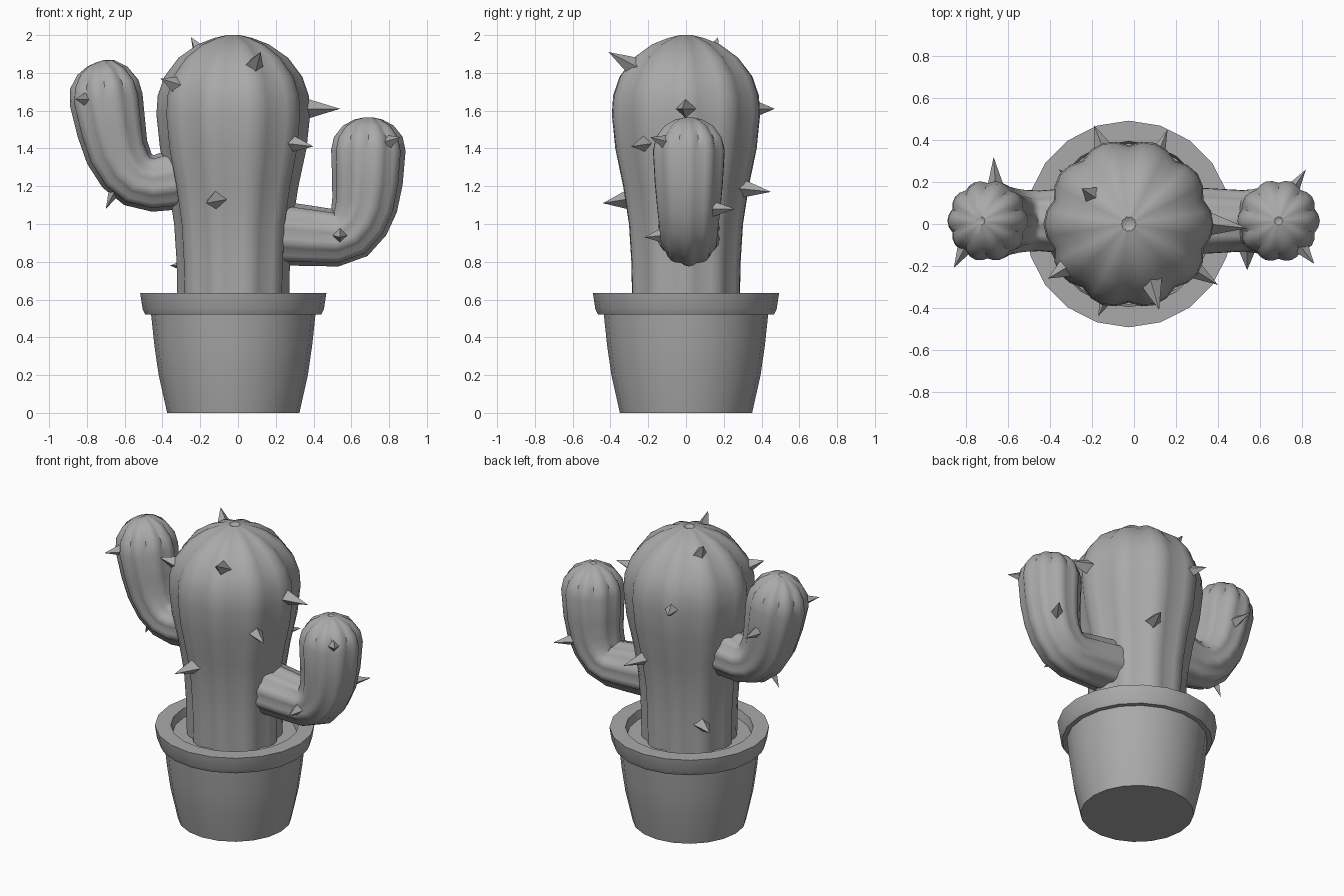
import bpy, bmesh
from math import sin, cos, pi, radians
from mathutils import Vector

if "Cube" in bpy.data.objects:
    bpy.data.objects.remove(bpy.data.objects["Cube"], do_unlink=True)

grey = bpy.data.materials.new("plain_grey")
grey.use_nodes = True
COLOUR = (0.4, 0.4, 0.4, 1)
grey.diffuse_color = COLOUR
grey.node_tree.nodes["Principled BSDF"].inputs["Base Color"].default_value = COLOUR

CENTRE = -0.025
RIBS = 10


def finish(bm, name, angle=None):
    bmesh.ops.recalc_face_normals(bm, faces=bm.faces)
    mesh = bpy.data.meshes.new(name)
    bm.to_mesh(mesh)
    bm.free()
    mesh.materials.append(grey)
    ob = bpy.data.objects.new(name, mesh)
    bpy.context.collection.objects.link(ob)
    if angle:
        bpy.ops.object.select_all(action='DESELECT')
        ob.select_set(True)
        bpy.context.view_layer.objects.active = ob
        bpy.ops.object.shade_smooth_by_angle(angle=radians(angle))
    return ob


def bridge(bm, rings):
    for a, b in zip(rings, rings[1:]):
        n = len(a)
        for i in range(n):
            j = (i + 1) % n
            bm.faces.new((a[i], a[j], b[j], b[i]))


def lathe(name, profile, segments=20):
    """Turn (radius, height) points and cap both ends."""
    bm = bmesh.new()
    rings = [[bm.verts.new((CENTRE + r * cos(2 * pi * i / segments),
                            r * sin(2 * pi * i / segments), z))
              for i in range(segments)] for r, z in profile]
    bridge(bm, rings)
    bm.faces.new(rings[0])
    bm.faces.new(rings[-1])
    return finish(bm, name, 30)


def ribbed_tube(name, rows, y=0.0, dip=0.02):
    """Sweep a ribbed section along (x, z, radius) rows in the xz plane."""
    bm = bmesh.new()
    side = Vector((0, 1, 0))
    pts = [Vector((x, y, z)) for x, z, r in rows]
    last = len(rows) - 1
    rings = []
    for k, (x, z, r) in enumerate(rows):
        tangent = (pts[min(k + 1, last)] - pts[max(k - 1, 0)]).normalized()
        normal = side.cross(tangent)
        depth = 0.12 if k > last - 4 else 0.08
        ring = []
        for i in range(RIBS * 4):
            a = 2 * pi * i / (RIBS * 4)
            rad = r * (1 - depth + depth * abs(cos(RIBS / 2 * a)))
            ring.append(bm.verts.new(pts[k] + rad * (cos(a) * normal + sin(a) * side)))
        rings.append(ring)
    bridge(bm, rings)
    bm.faces.new(rings[0])
    # Sunken middle of the crown
    tip = bm.verts.new(pts[-1] - Vector((0, 0, dip)))
    top = rings[-1]
    for i in range(len(top)):
        bm.faces.new((top[i], top[(i + 1) % len(top)], tip))
    return finish(bm, name, 40)


def spike(name, base, tip, radius=0.055):
    """Four-sided thorn, sunk a little into the skin."""
    base, tip = Vector(base), Vector(tip)
    axis = (tip - base).normalized()
    across = axis.cross(Vector((0, 0, 1))).normalized()
    up = across.cross(axis)
    bm = bmesh.new()
    ring = [bm.verts.new(base + radius * v) for v in (across, up, -across, -up)]
    point = bm.verts.new(tip)
    for i in range(4):
        bm.faces.new((ring[i], ring[(i + 1) % 4], point))
    bm.faces.new(ring)
    return finish(bm, name)


# Pot with a thick rim and a hollow top
lathe("pot", [(0.35, 0), (0.395, 0.2), (0.418, 0.36), (0.435, 0.52), (0.465, 0.52),
              (0.48, 0.55), (0.493, 0.635), (0.395, 0.635), (0.38, 0.56)])
lathe("soil", [(0.375, 0.54), (0.384, 0.58)])

# Main trunk
trunk = [(0.56, 0.295), (0.8, 0.3), (1.0, 0.313), (1.2, 0.345), (1.4, 0.388), (1.58, 0.407),
         (1.68, 0.4), (1.78, 0.365), (1.88, 0.29), (1.95, 0.19), (1.985, 0.1), (2.0, 0.035)]
ribbed_tube("trunk", [(CENTRE, z, r) for z, r in trunk])

# Arms bending up on both sides
ribbed_tube("left_arm", [(0.23, 0.95, 0.168), (0.38, 0.937, 0.16), (0.52, 0.927, 0.152),
                         (0.59, 0.955, 0.157), (0.64, 1.02, 0.165), (0.67, 1.1, 0.175),
                         (0.685, 1.22, 0.187), (0.69, 1.39, 0.197), (0.69, 1.46, 0.182),
                         (0.69, 1.52, 0.135), (0.69, 1.553, 0.075), (0.69, 1.565, 0.02)], 0.015, 0.01)
ribbed_tube("right_arm", [(-0.28, 1.245, 0.165), (-0.36, 1.23, 0.157), (-0.45, 1.215, 0.15),
                          (-0.53, 1.235, 0.153), (-0.59, 1.29, 0.16), (-0.64, 1.38, 0.17),
                          (-0.67, 1.5, 0.183), (-0.698, 1.66, 0.195), (-0.708, 1.74, 0.182),
                          (-0.718, 1.81, 0.135), (-0.726, 1.85, 0.075), (-0.73, 1.862, 0.02)], 0.015, 0.01)

# Thorns as (base, tip) pairs
thorns = {
    "trunk_spike": [
        ((0.08, -0.27, 1.83), (0.12, -0.41, 1.91)), ((-0.31, -0.2, 1.73), (-0.41, -0.26, 1.77)),
        ((0.36, 0, 1.61), (0.54, -0.02, 1.61)), ((0.26, -0.2, 1.43), (0.4, -0.29, 1.41)),
        ((-0.11, -0.3, 1.13), (-0.17, -0.44, 1.11)), ((0.09, 0.28, 1.19), (0.16, 0.45, 1.17)),
        ((-0.14, 0.34, 1.61), (-0.19, 0.47, 1.61)), ((-0.19, 0.13, 1.89), (-0.25, 0.17, 1.99)),
        ((-0.23, 0.17, 0.78), (-0.36, 0.26, 0.78))],
    "left_arm_spike": [
        ((0.54, -0.12, 0.94), (0.54, -0.22, 0.93)), ((0.74, 0.14, 1.08), (0.82, 0.26, 1.08)),
        ((0.79, -0.1, 1.43), (0.86, -0.19, 1.46))],
    "right_arm_spike": [
        ((-0.8, -0.1, 1.66), (-0.86, -0.21, 1.66)), ((-0.66, 0.17, 1.52), (-0.67, 0.32, 1.53)),
        ((-0.64, 0, 1.2), (-0.7, 0, 1.08))],
}
for name, pairs in thorns.items():
    for base, tip in pairs:
        spike(name, base, tip, 0.055 if name == "trunk_spike" else 0.042)
